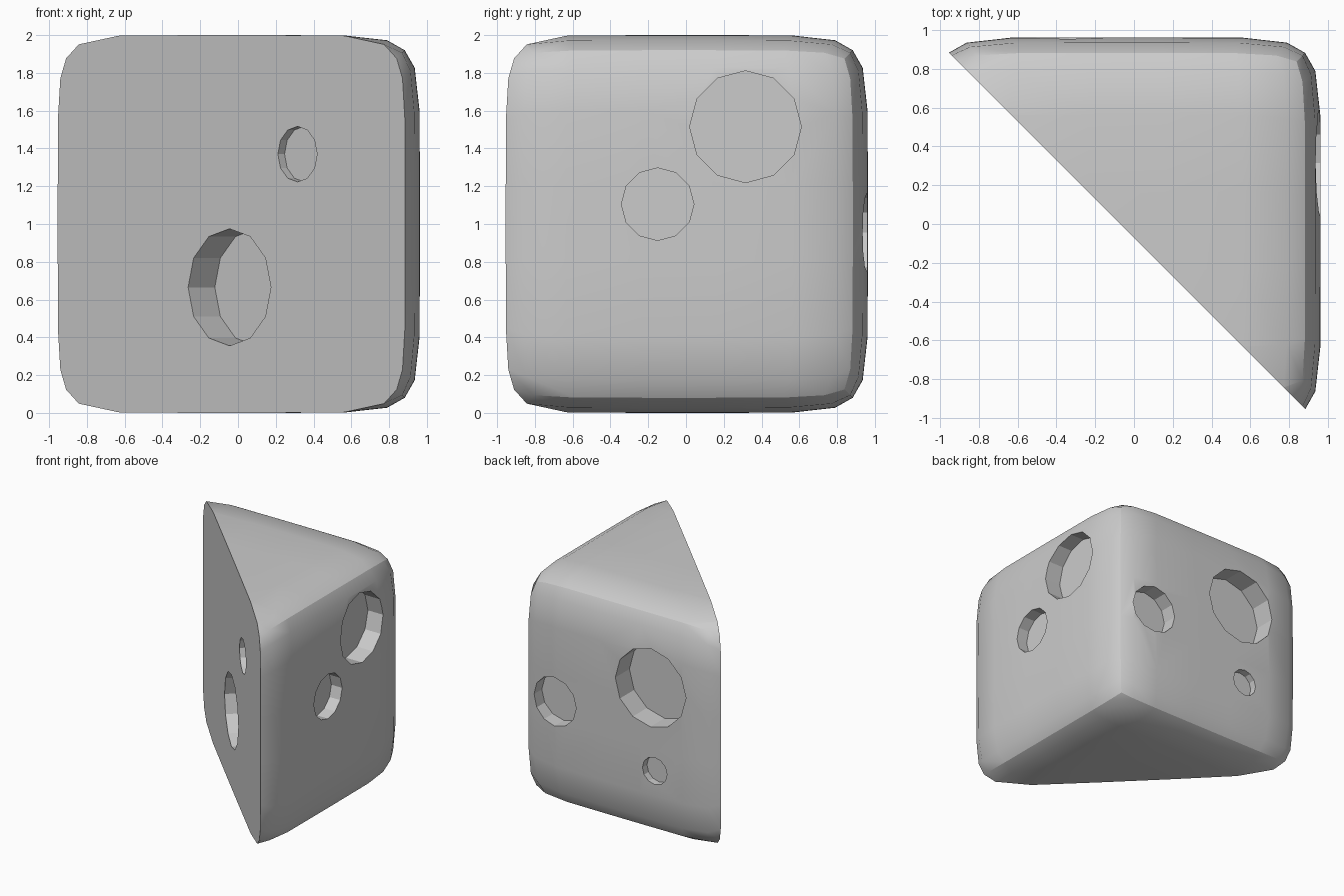
import bpy, bmesh, math
from mathutils import Vector

if "Cube" in bpy.data.objects:
    bpy.data.objects.remove(bpy.data.objects["Cube"])

C = Vector((-0.037, -0.037, 1.0))   # centre of the bulged block
P = 8.3                             # roundness exponent

# Rounded block, sliced along its diagonal into a wedge
bm = bmesh.new()
bmesh.ops.create_cube(bm, size=2)
for axis in range(3):
    n = Vector([float(i == axis) for i in range(3)])
    for t in (-0.85, -0.6, -0.2, 0.2, 0.6, 0.85):
        bmesh.ops.bisect_plane(bm, geom=bm.verts[:] + bm.edges[:] + bm.faces[:],
                               plane_co=n * t, plane_no=n)
for v in bm.verts:
    v.co = C + v.co / sum(abs(c) ** P for c in v.co) ** (1 / P)

cut_normal = Vector((-1, -1, 0)).normalized()
cut = bmesh.ops.bisect_plane(bm, geom=bm.verts[:] + bm.edges[:] + bm.faces[:],
                             dist=1e-4, plane_co=C + Vector((0.002, 0.002, 0)),
                             plane_no=cut_normal, clear_outer=True)
rim = [e for e in bm.edges if e.is_boundary]
bmesh.ops.contextual_create(bm, geom=rim)
bmesh.ops.recalc_face_normals(bm, faces=bm.faces[:])
mesh = bpy.data.meshes.new("cheese_wedge")
bm.to_mesh(mesh)
bm.free()
wedge = bpy.data.objects.new("cheese_wedge", mesh)
bpy.context.collection.objects.link(wedge)


def hole(center, normal, radius, depth, above=0.2):
    """Twelve-sided pit sunk into a face along its normal."""
    n = Vector(normal).normalized()
    side = Vector((0, 0, 1)).cross(n)
    b = bmesh.new()
    rings = []
    for h in (-depth, above):
        rings.append([b.verts.new(Vector(center) + n * h
                                  + side * radius * math.cos(i * math.pi / 6)
                                  + Vector((0, 0, radius * math.sin(i * math.pi / 6))))
                      for i in range(12)])
    b.faces.new(rings[0])
    b.faces.new(rings[1])
    for i in range(12):
        j = (i + 1) % 12
        b.faces.new((rings[0][i], rings[0][j], rings[1][j], rings[1][i]))
    bmesh.ops.recalc_face_normals(b, faces=b.faces[:])
    m = bpy.data.meshes.new("hole_cutter")
    b.to_mesh(m)
    b.free()
    ob = bpy.data.objects.new("hole_cutter", m)
    bpy.context.collection.objects.link(ob)
    ob.hide_render = True
    mod = wedge.modifiers.new("hole", 'BOOLEAN')
    mod.operation = 'DIFFERENCE'
    mod.solver = 'EXACT'
    mod.object = ob
    return ob


slice_n, right_n, back_n = (-1, -1, 0), (1, 0, 0), (0, 1, 0)
cutters = [
    # diagonal slice
    hole((-0.045, -0.025, 0.665), slice_n, 0.31, 0.20),
    hole((0.315, -0.385, 1.37), slice_n, 0.147, 0.05),
    # right side
    hole((0.96, 0.315, 1.515), right_n, 0.296, 0.15),
    hole((0.96, -0.15, 1.105), right_n, 0.192, 0.10),
    # back
    hole((-0.335, 0.96, 1.32), back_n, 0.335, 0.19),
    hole((0.583, 0.96, 0.955), back_n, 0.21, 0.13),
    hole((-0.375, 0.96, 0.615), back_n, 0.117, 0.06),
]

# Bake the holes, then keep rims and slice edges crisp
bpy.context.view_layer.update()
baked = bpy.data.meshes.new_from_object(
    wedge.evaluated_get(bpy.context.evaluated_depsgraph_get()))
wedge.modifiers.clear()
wedge.data = baked
for ob in cutters:
    bpy.data.objects.remove(ob)
bpy.context.view_layer.objects.active = wedge
wedge.select_set(True)
bpy.ops.object.shade_smooth_by_angle(angle=math.radians(28))
